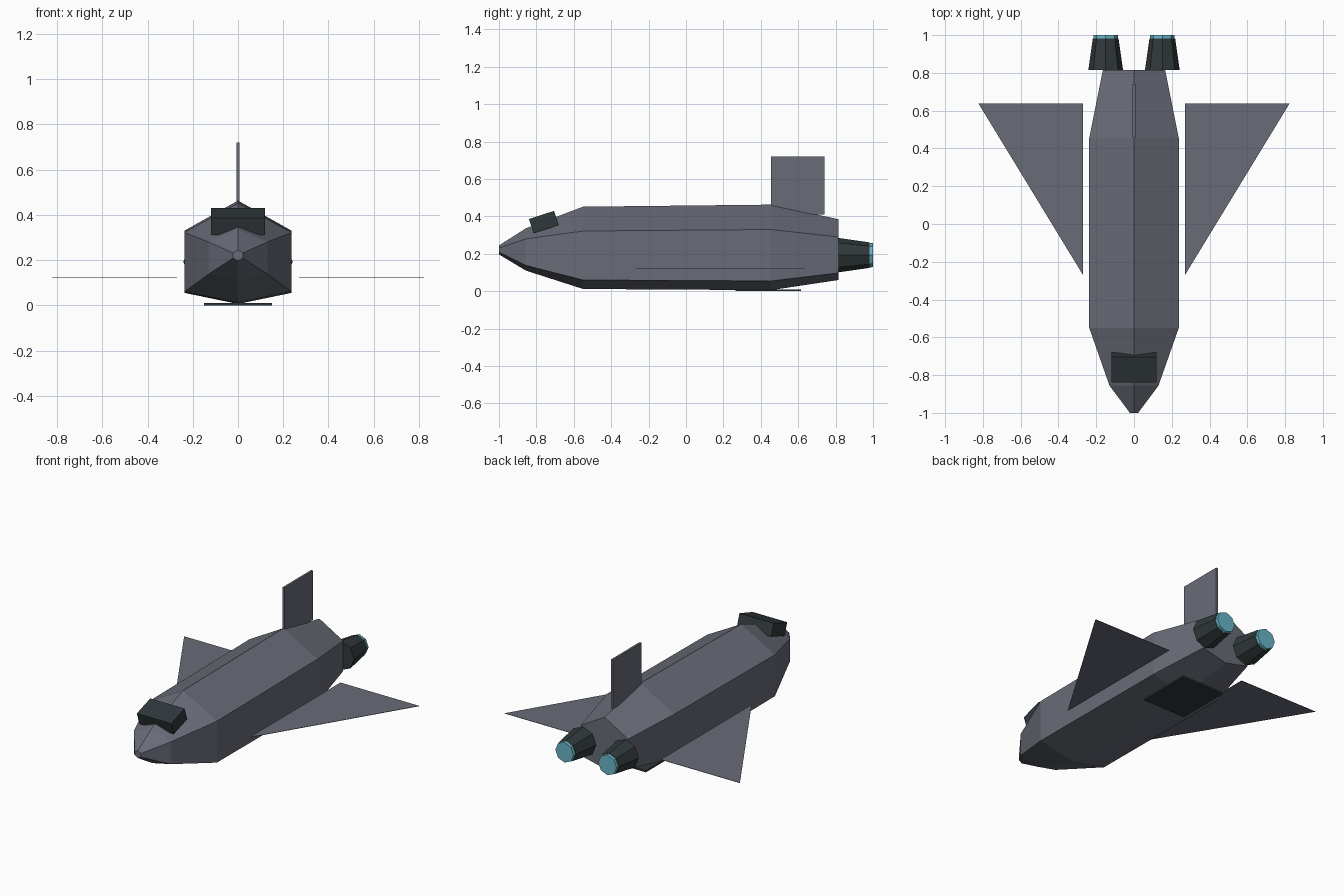
import bpy, bmesh, math
from mathutils import Matrix

default = bpy.data.objects.get("Cube")
if default:
    bpy.data.objects.remove(default, do_unlink=True)


def material(name, rgb):
    mat = bpy.data.materials.new(name)
    mat.use_nodes = True
    mat.diffuse_color = (*rgb, 1)
    mat.node_tree.nodes["Principled BSDF"].inputs["Base Color"].default_value = (*rgb, 1)
    return mat


HULL = material("hull grey", (0.14, 0.15, 0.185))
DARK = material("dark metal", (0.03, 0.04, 0.044))
GLOW = material("engine glow", (0.14, 0.46, 0.57))


def finish(name, bm, mat):
    bmesh.ops.recalc_face_normals(bm, faces=bm.faces)
    mesh = bpy.data.meshes.new(name)
    bm.to_mesh(mesh)
    bm.free()
    mesh.materials.append(mat)
    obj = bpy.data.objects.new(name, mesh)
    bpy.context.collection.objects.link(obj)
    return obj


def box(name, center, size, mat, pitch=0):
    bm = bmesh.new()
    bmesh.ops.create_cube(bm, size=1, matrix=Matrix.Translation(center)
                          @ Matrix.Rotation(math.radians(pitch), 4, "X")
                          @ Matrix.Diagonal((*size, 1)))
    return finish(name, bm, mat)


def cone(name, x, y0, y1, r0, r1, mat):
    """Eight-sided cone along y, from radius r0 at y0 to r1 at y1."""
    bm = bmesh.new()
    bmesh.ops.create_cone(bm, cap_ends=True, segments=8, radius1=r0, radius2=r1, depth=y1 - y0,
                          matrix=Matrix.Translation((x, (y0 + y1) / 2, 0.193))
                          @ Matrix.Rotation(-math.pi / 2, 4, "X"))
    return finish(name, bm, mat)


# Hull: six-sided sections (y, half width, bottom, lower side, upper side, top)
sections = [
    (-1.0, 0.022, 0.197, 0.209, 0.232, 0.245),
    (-0.855, 0.13, 0.11, 0.138, 0.28, 0.337),
    (-0.55, 0.237, 0.012, 0.06, 0.322, 0.452),
    (0.455, 0.237, 0.006, 0.055, 0.33, 0.463),
    (0.815, 0.165, 0.06, 0.098, 0.29, 0.385),
]
bm = bmesh.new()
rings = []
for y, w, bottom, low, high, top in sections:
    outline = [(0, bottom), (w, low), (w, high), (0, top), (-w, high), (-w, low)]
    rings.append([bm.verts.new((x, y, z)) for x, z in outline])
for a, b in zip(rings, rings[1:]):
    for i in range(6):
        j = (i + 1) % 6
        bm.faces.new((a[i], a[j], b[j], b[i]))
bm.faces.new(rings[0])
bm.faces.new(rings[-1])
finish("hull", bm, HULL)

# Canopy, tail fin and belly hatch
box("canopy", (0, -0.76, 0.37), (0.24, 0.141, 0.08), DARK, pitch=18)
box("tail_fin", (0, 0.598, 0.565), (0.014, 0.286, 0.31), HULL)
box("belly_hatch", (0, 0.44, 0.005), (0.3, 0.35, 0.01), DARK)

# Wings and engines on both sides
for side, label in ((1, "left"), (-1, "right")):
    bm = bmesh.new()
    corners = [(0.27, -0.27), (0.823, 0.637), (0.27, 0.637)]
    face = bm.faces.new([bm.verts.new((side * x, y, 0.12)) for x, y in corners])
    lift = bmesh.ops.extrude_face_region(bm, geom=[face], use_keep_orig=True)
    bmesh.ops.translate(bm, vec=(0, 0, 0.002),
                        verts=[v for v in lift["geom"] if isinstance(v, bmesh.types.BMVert)])
    finish(label + "_wing", bm, HULL)
    cone(label + "_engine", side * 0.15, 0.815, 0.982, 0.092, 0.068, DARK)
    cone(label + "_engine_glow", side * 0.15, 0.98, 1.0, 0.066, 0.064, GLOW)
